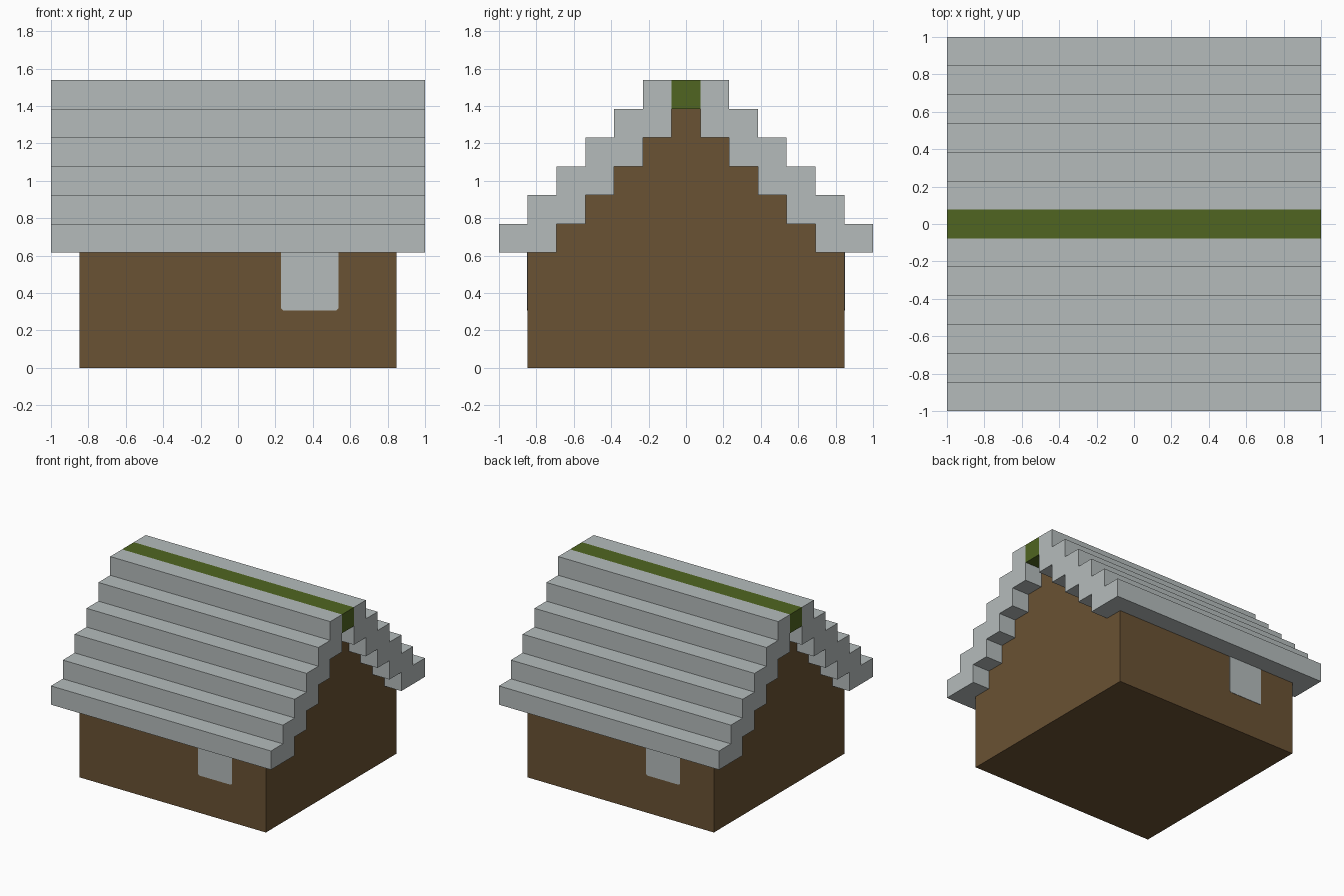
import bpy
import bmesh

cube = bpy.data.objects.get("Cube")
if cube:
    bpy.data.objects.remove(cube, do_unlink=True)

U = 2 / 13        # one step of the roof
LAYERS = 6        # stepped roof courses
EAVE = 4          # wall height in steps


def material(name, rgb):
    m = bpy.data.materials.new(name)
    m.use_nodes = True
    m.diffuse_color = (*rgb, 1)
    node = next(n for n in m.node_tree.nodes if n.type == 'BSDF_PRINCIPLED')
    node.inputs["Base Color"].default_value = (*rgb, 1)
    node.inputs["Roughness"].default_value = 0.9
    return m


GREY = material("pale_grey", (0.46, 0.50, 0.50))
BROWN = material("earth_brown", (0.144, 0.084, 0.033))
GREEN = material("moss_green", (0.080, 0.130, 0.015))


def extrude(name, points, vector, mat):
    """Extrude a closed 3D outline along a vector."""
    bm = bmesh.new()
    face = bm.faces.new([bm.verts.new(p) for p in points])
    new = bmesh.ops.extrude_face_region(bm, geom=[face], use_keep_orig=True)
    moved = [g for g in new["geom"] if isinstance(g, bmesh.types.BMVert)]
    bmesh.ops.translate(bm, verts=moved, vec=vector)
    bmesh.ops.recalc_face_normals(bm, faces=bm.faces)
    mesh = bpy.data.meshes.new(name)
    bm.to_mesh(mesh)
    bm.free()
    mesh.materials.append(mat)
    obj = bpy.data.objects.new(name, mesh)
    bpy.context.collection.objects.link(obj)
    return obj


def along_x(name, profile, half, mat):
    """Extrude a (y, z) profile, given in steps, over the full width."""
    pts = [(-half * U, y * U, z * U) for y, z in profile]
    return extrude(name, pts, (2 * half * U, 0, 0), mat)


# House body with stepped gables
side = [(5.5, 0), (5.5, EAVE)]
for k in range(LAYERS - 1):
    side += [(4.5 - k, EAVE + k), (4.5 - k, EAVE + k + 1)]
along_x("house_body", side + [(-y, z) for y, z in reversed(side)], 5.5, BROWN)

# Stepped roof slopes
outer, inner = [], []
for k in range(LAYERS):
    z = EAVE + k
    outer += [(6.5 - k, z), (6.5 - k, z + 1)]
    if k < LAYERS - 1:
        inner += [(4.5 - k, z), (4.5 - k, z + 1)]
inner.append((0.5, EAVE + LAYERS))
slope = outer + inner[::-1]
for name, s in (("front_roof", -1), ("back_roof", 1)):
    along_x(name, [(s * y, z) for y, z in slope], 6.5, GREY)

# Ridge beam between the slopes
top = EAVE + LAYERS
along_x("roof_ridge", [(-.5, top - 1), (.5, top - 1), (.5, top), (-.5, top)],
        6.5, GREEN)

# Window panes under the eaves, one on each long wall, turned half round
r = 0.07
pane = [(1.5, EAVE), (1.5, 2 + r), (1.5 + r, 2),
        (3.5 - r, 2), (3.5, 2 + r), (3.5, EAVE)]
for name, s in (("front_window", 1), ("back_window", -1)):
    pts = [(s * x * U, -s * 5.5 * U, z * U) for x, z in pane]
    extrude(name, pts, (0, -s * 0.003, 0), GREY)
